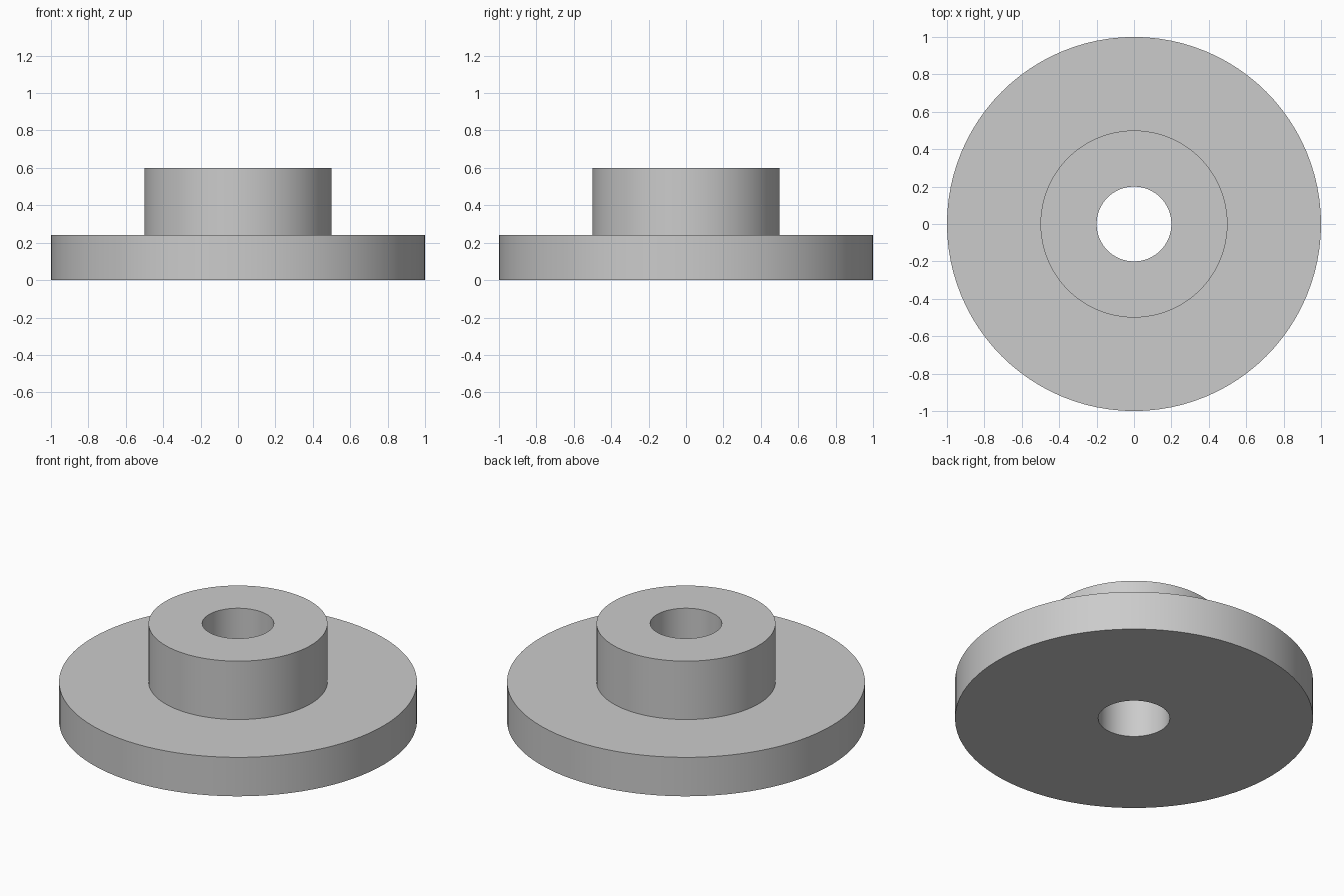
import bpy
import bmesh
import math

cube = bpy.data.objects.get("Cube")
if cube:
    bpy.data.objects.remove(cube, do_unlink=True)

SEGMENTS = 96
BASE_R, HUB_R, BORE_R = 1.0, 0.5, 0.2
BASE_H, TOTAL_H = 0.24, 0.6

# Plain grey material
grey = bpy.data.materials.new("plain_grey")
grey.use_nodes = True
colour = (0.6, 0.6, 0.6, 1.0)
grey.diffuse_color = colour
grey.node_tree.nodes["Principled BSDF"].inputs["Base Color"].default_value = colour


def lathe(name, profile, material):
    """Revolve a closed (radius, height) profile around the z axis."""
    bm = bmesh.new()
    rings = []
    for r, z in profile:
        rings.append([bm.verts.new((r * math.cos(a), r * math.sin(a), z))
                      for a in (math.tau * i / SEGMENTS for i in range(SEGMENTS))])
    for k, lower in enumerate(rings):
        upper = rings[(k + 1) % len(rings)]
        for i in range(SEGMENTS):
            j = (i + 1) % SEGMENTS
            bm.faces.new((lower[i], lower[j], upper[j], upper[i]))
    bmesh.ops.recalc_face_normals(bm, faces=bm.faces)
    mesh = bpy.data.meshes.new(name)
    bm.to_mesh(mesh)
    bm.free()
    mesh.materials.append(material)
    obj = bpy.data.objects.new(name, mesh)
    bpy.context.collection.objects.link(obj)
    return obj


# Wide disc with a raised hub and a through bore
flange = lathe("flanged_hub", [
    (BORE_R, 0), (BASE_R, 0), (BASE_R, BASE_H),
    (HUB_R, BASE_H), (HUB_R, TOTAL_H), (BORE_R, TOTAL_H),
], grey)

# Smooth walls, crisp rims
bpy.ops.object.select_all(action="DESELECT")
flange.select_set(True)
bpy.context.view_layer.objects.active = flange
bpy.ops.object.shade_smooth_by_angle(angle=math.radians(30))
